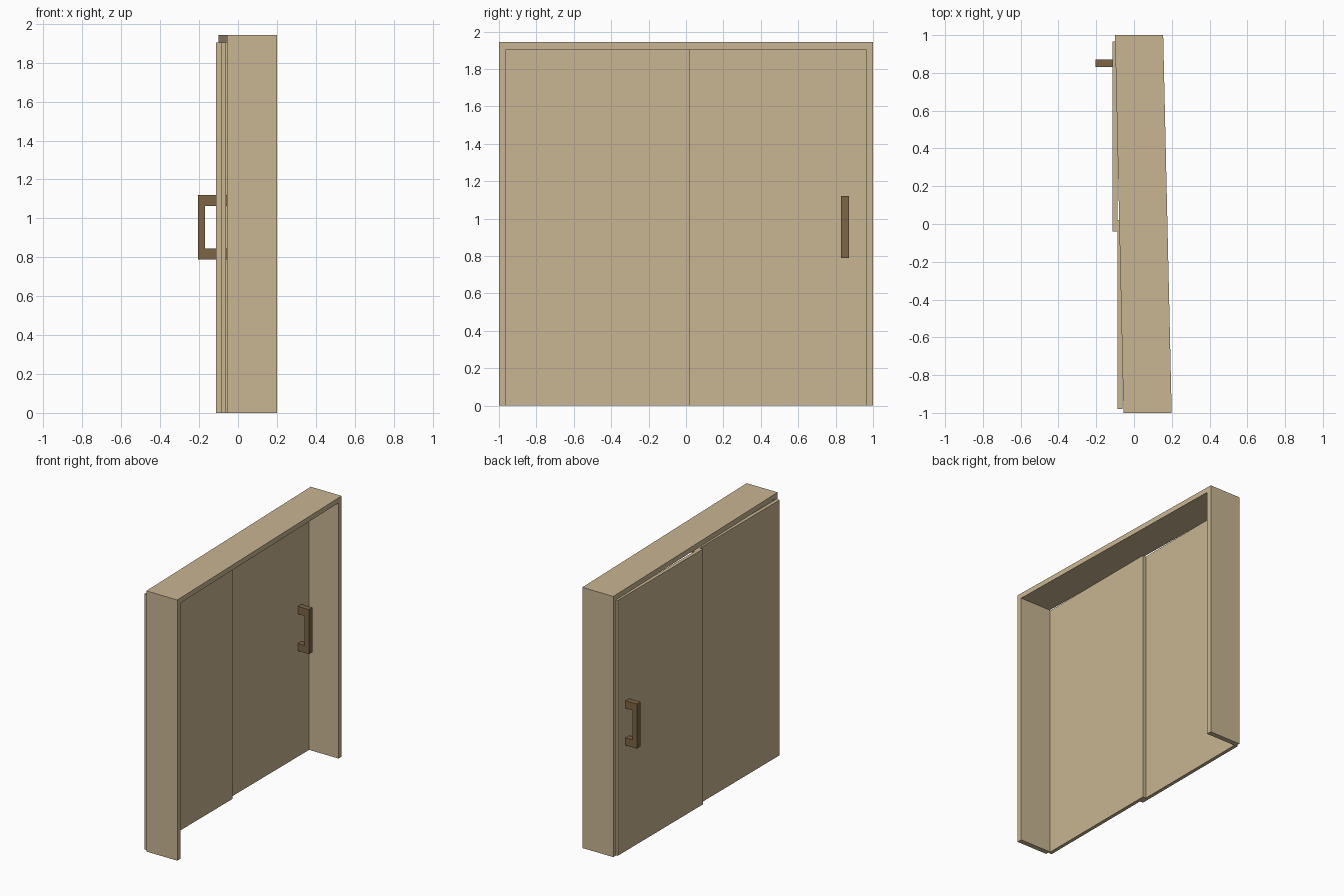
import bpy, bmesh

if "Cube" in bpy.data.objects:
    bpy.data.objects.remove(bpy.data.objects["Cube"])


def material(name, color):
    m = bpy.data.materials.new(name)
    m.diffuse_color = color
    m.use_nodes = True
    m.node_tree.nodes["Principled BSDF"].inputs["Base Color"].default_value = m.diffuse_color
    return m


WOOD = material("light_wood", (0.58, 0.46, 0.29, 1))
BROWN = material("dark_wood", (0.20, 0.13, 0.06, 1))


def extrude_profile(name, points, direction, mat):
    """Solid made by extruding one closed outline."""
    bm = bmesh.new()
    face = bm.faces.new([bm.verts.new(p) for p in points])
    ext = bmesh.ops.extrude_face_region(bm, geom=[face])["geom"]
    verts = [g for g in ext if isinstance(g, bmesh.types.BMVert)]
    bmesh.ops.translate(bm, verts=verts, vec=direction)
    bmesh.ops.recalc_face_normals(bm, faces=bm.faces)
    mesh = bpy.data.meshes.new(name)
    bm.to_mesh(mesh)
    bm.free()
    mesh.materials.append(mat)
    obj = bpy.data.objects.new(name, mesh)
    bpy.context.collection.objects.link(obj)
    return obj


# Door frame: U-shaped outline, depth along x, slightly skewed to the doors
H, T = 1.943, 0.038
outline = [(-1, 0), (-1, H), (1, H), (1, 0),
           (1 - T, 0), (1 - T, H - T), (-1 + T, H - T), (-1 + T, 0)]
skew = -0.0225
extrude_profile("door_frame", [(-0.078 + skew * y, y, z) for y, z in outline],
                (0.255, 0, 0), WOOD)

# Two overlapping sliding panels
PANEL_T = 0.026
for name, x, y0, y1 in (("outer_panel", -0.113, -0.04, 0.965),
                        ("inner_panel", -0.087, -0.979, 0.022)):
    extrude_profile(name, [(x, y0, 0), (x, y1, 0), (x, y1, 1.903), (x, y0, 1.903)],
                    (PANEL_T, 0, 0), WOOD)

# C-shaped pull handles on both faces of the outer panel
profile = [(0, 0.788), (0.092, 0.788), (0.092, 1.12), (0, 1.12),
           (0, 1.063), (0.056, 1.063), (0.056, 0.844), (0, 0.844)]
for name, x, side in (("outside_handle", -0.113, -1), ("inside_handle", -0.087, 1)):
    extrude_profile(name, [(x + side * d, 0.83, z) for d, z in profile],
                    (0, 0.042, 0), BROWN)
